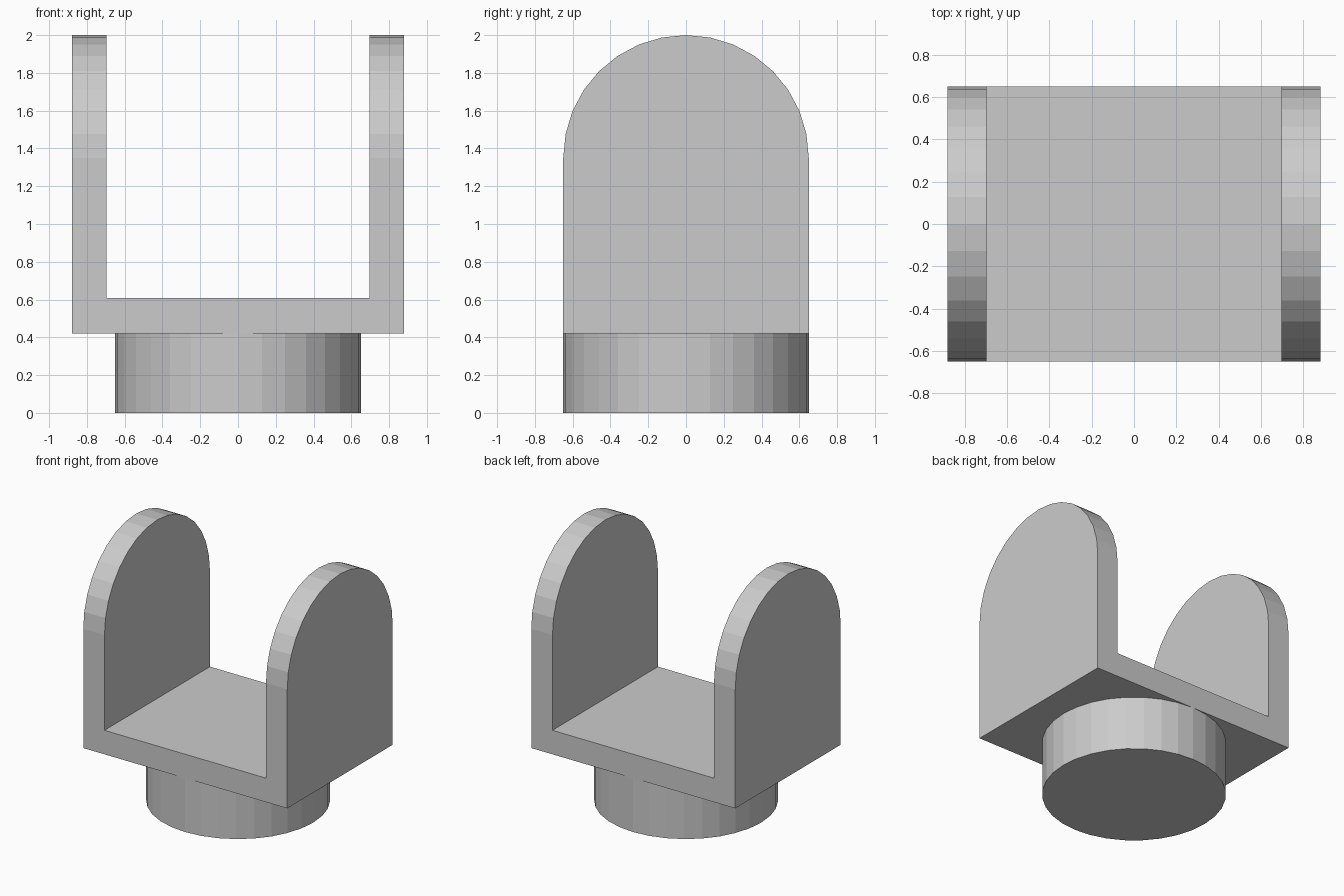
import bpy, bmesh, math
from mathutils import Vector

if "Cube" in bpy.data.objects:
    bpy.data.objects.remove(bpy.data.objects["Cube"])

R = 0.65            # radius of the foot and of the rounded arm tops
FOOT_H = 0.42
OUT_X, IN_X = 0.88, 0.697
FLOOR_Z = 0.607
ARC_Z = 2.0 - R
SIDES = 32


def extrude_profile(name, points, direction):
    """Closed solid from a flat outline swept along a vector."""
    bm = bmesh.new()
    face = bm.faces.new([bm.verts.new(p) for p in points])
    swept = bmesh.ops.extrude_face_region(bm, geom=[face])["geom"]
    bmesh.ops.translate(bm, vec=Vector(direction),
                        verts=[g for g in swept if isinstance(g, bmesh.types.BMVert)])
    bmesh.ops.recalc_face_normals(bm, faces=bm.faces)
    mesh = bpy.data.meshes.new(name)
    bm.to_mesh(mesh)
    bm.free()
    obj = bpy.data.objects.new(name, mesh)
    bpy.context.collection.objects.link(obj)
    return obj


# Round foot
bpy.ops.mesh.primitive_cylinder_add(vertices=SIDES, radius=R, depth=FOOT_H,
                                    location=(0, 0, FOOT_H / 2))
bpy.context.object.name = "round_foot"

# U-shaped yoke, swept front to back
half = [(IN_X, FLOOR_Z), (IN_X, 2.2), (OUT_X, 2.2), (OUT_X, FOOT_H)]
outline = half + [(-x, z) for x, z in reversed(half)]
yoke = extrude_profile("yoke", [(x, -0.8, z) for x, z in outline], (0, 1.6, 0))

# Arch-shaped side outline that rounds the arm tops
arch = [(R, 0.1)]
for i in range(SIDES // 2 + 1):
    a = 2 * math.pi * i / SIDES
    arch.append((R * math.cos(a), ARC_Z + R * math.sin(a)))
arch.append((-R, 0.1))
cutter = extrude_profile("arch_cutter", [(-1.2, y, z) for y, z in arch], (2.4, 0, 0))
cutter.hide_render = True

trim = yoke.modifiers.new("round_tops", 'BOOLEAN')
trim.operation = 'INTERSECT'
trim.solver = 'EXACT'
trim.object = cutter
bpy.context.view_layer.objects.active = yoke
bpy.ops.object.modifier_apply(modifier=trim.name)
bpy.data.objects.remove(cutter)
